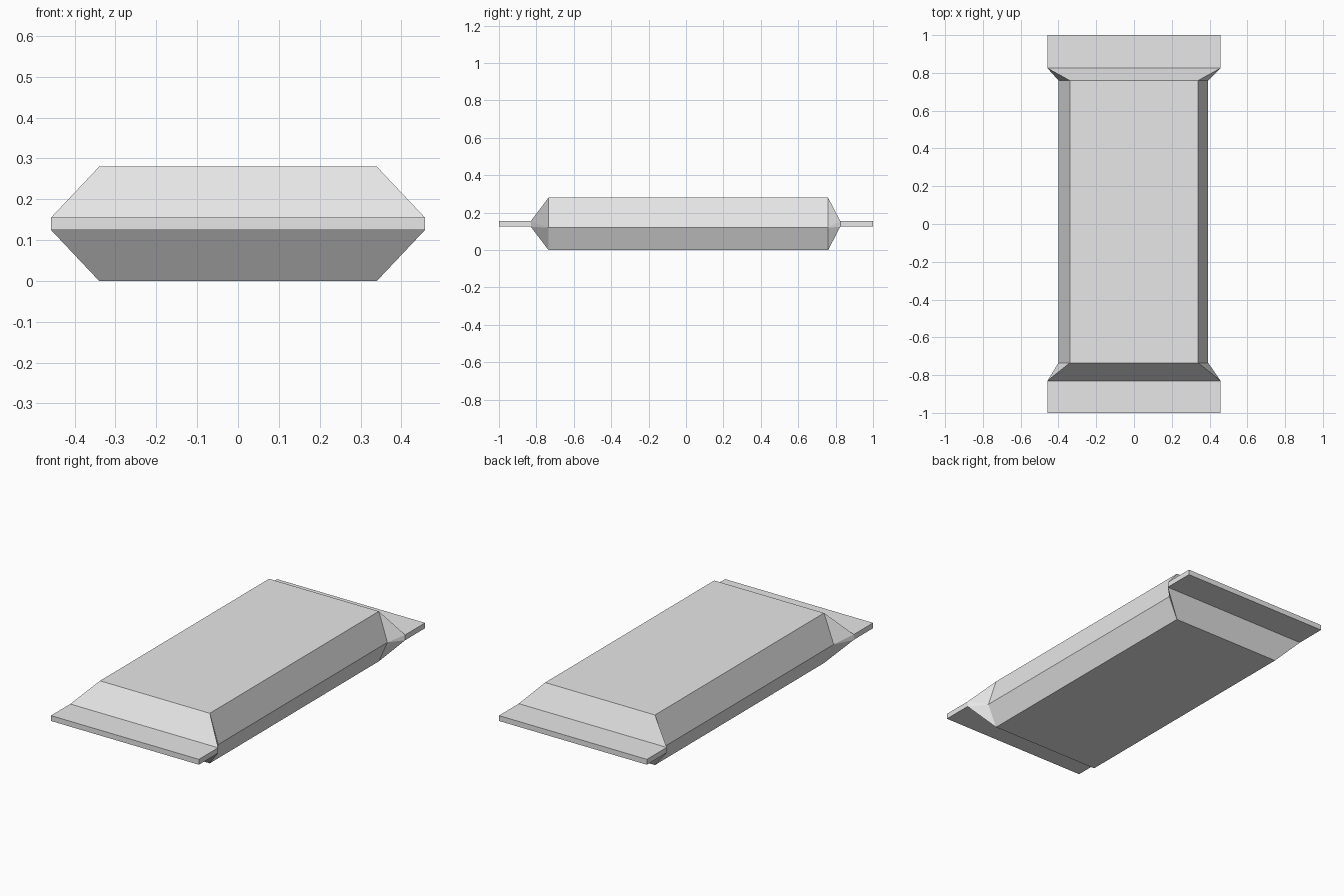
import bpy
import bmesh

cube = bpy.data.objects.get("Cube")
if cube:
    bpy.data.objects.remove(cube, do_unlink=True)

# Single pale grey wrapper material
grey = bpy.data.materials.new("pale_grey")
grey.use_nodes = True
colour = (0.8, 0.8, 0.8, 1)
grey.diffuse_color = colour
grey.node_tree.nodes["Principled BSDF"].inputs["Base Color"].default_value = colour

HEIGHT, SEAM_LOW, SEAM_HIGH, SEAM_X = 0.28, 0.125, 0.155, 0.458
bm = bmesh.new()


def ring(points, y):
    return [bm.verts.new((x, y, z)) for x, z in points]


def bridge(a, b):
    """Join two rings that have the same number of points."""
    for i in range(len(a)):
        j = (i + 1) % len(a)
        bm.faces.new((a[i], a[j], b[j], b[i]))


# Six-sided body section and flat four-sided seam section
body_section = [(0.34, HEIGHT), (0.393, 0.12), (0.34, 0),
                (-0.34, 0), (-0.4, 0.12), (-0.34, HEIGHT)]
seam_section = [(SEAM_X, SEAM_HIGH), (SEAM_X, SEAM_LOW),
                (-SEAM_X, SEAM_LOW), (-SEAM_X, SEAM_HIGH)]

# Padded body
front_body = ring(body_section, -0.735)
back_body = ring(body_section, 0.76)
bridge(front_body, back_body)

# Tapered ends pinched into flat sealed strips
for body, y_pinch, y_end in ((front_body, -0.83, -1), (back_body, 0.825, 1)):
    pinch = ring(seam_section, y_pinch)
    end = ring(seam_section, y_end)
    bridge(pinch, end)
    bm.faces.new(end)
    rt, rb, lb, lt = pinch
    r_top, r_mid, r_bot, l_bot, l_mid, l_top = body
    for face in ((l_top, r_top, rt, lt), (r_bot, l_bot, lb, rb),
                 (r_top, r_mid, rt), (r_mid, rb, rt), (r_mid, r_bot, rb),
                 (l_bot, l_mid, lb), (l_mid, lt, lb), (l_mid, l_top, lt)):
        bm.faces.new(face)

bmesh.ops.recalc_face_normals(bm, faces=bm.faces)
mesh = bpy.data.meshes.new("sealed_packet")
bm.to_mesh(mesh)
bm.free()
mesh.materials.append(grey)
packet = bpy.data.objects.new("sealed_packet", mesh)
bpy.context.collection.objects.link(packet)
